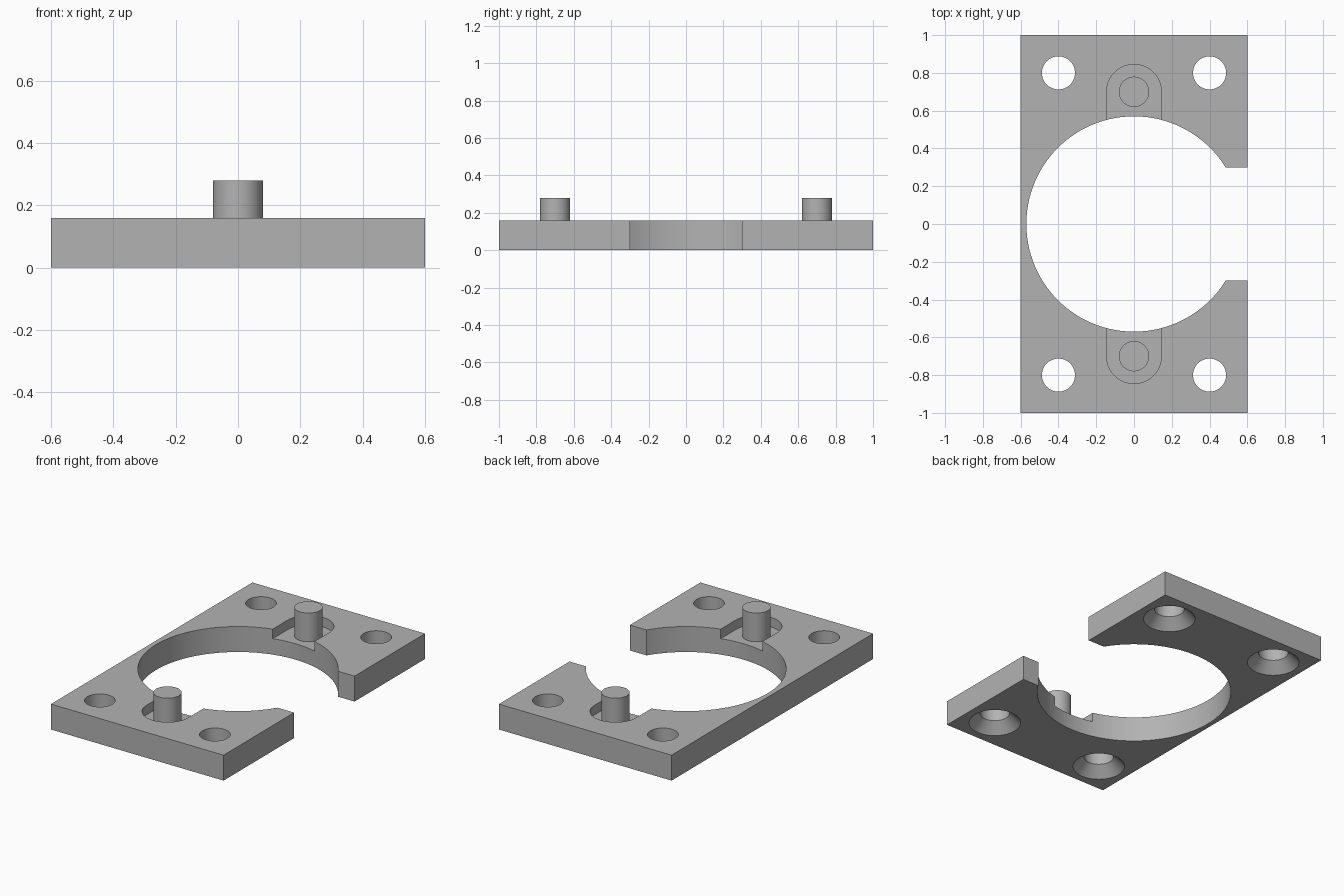
import bpy, math

if "Cube" in bpy.data.objects:
    bpy.data.objects.remove(bpy.data.objects["Cube"])

T, POCKET_Z, PIN_TOP = 0.16, 0.10, 0.28
BORE_R, SLOT_HALF, PIN_Y = 0.57, 0.30, 0.70

grey = bpy.data.materials.new("plain grey")
grey.diffuse_color = (0.45, 0.45, 0.45, 1)
grey.use_nodes = True
grey.node_tree.nodes["Principled BSDF"].inputs["Base Color"].default_value = grey.diffuse_color


def box(name, x0, x1, y0, y1, z0, z1):
    bpy.ops.mesh.primitive_cube_add(size=1, location=((x0 + x1) / 2, (y0 + y1) / 2, (z0 + z1) / 2))
    ob = bpy.context.object
    ob.name = name
    ob.scale = (x1 - x0, y1 - y0, z1 - z0)
    bpy.ops.object.transform_apply(location=True, rotation=False, scale=True)
    return ob


def cone(name, x, y, z0, z1, r0, r1, n=64):
    bpy.ops.mesh.primitive_cone_add(vertices=n, radius1=r0, radius2=r1, depth=z1 - z0,
                                    location=(x, y, (z0 + z1) / 2))
    ob = bpy.context.object
    ob.name = name
    return ob


def cut(target, cutter):
    mod = target.modifiers.new("cut", 'BOOLEAN')
    mod.operation, mod.solver, mod.object = 'DIFFERENCE', 'EXACT', cutter
    bpy.context.view_layer.objects.active = target
    bpy.ops.object.modifier_apply(modifier=mod.name)
    bpy.data.objects.remove(cutter)


def finish(ob):
    ob.data.materials.clear()
    ob.data.materials.append(grey)
    bpy.ops.object.select_all(action='DESELECT')
    ob.select_set(True)
    bpy.context.view_layer.objects.active = ob
    bpy.ops.object.shade_smooth_by_angle(angle=math.radians(30))


# Base plate with the large bore and the side opening
plate = box("base_plate", -0.6, 0.6, -1, 1, 0, T)
cut(plate, cone("bore_cutter", 0, 0, -0.1, 0.3, BORE_R, BORE_R, 128))
cut(plate, box("opening_cutter", 0.2, 0.8, -SLOT_HALF, SLOT_HALF, -0.1, 0.3))

# Screw holes, countersunk from below
for x in (-0.4, 0.4):
    for y in (-0.8, 0.8):
        cut(plate, cone("hole_cutter", x, y, -0.1, 0.3, 0.0875, 0.0875))
        cut(plate, cone("countersink_cutter", x, y, -0.02, 0.065, 0.172, 0.0872))

# Round-ended pockets that open into the bore
for s in (-1, 1):
    cut(plate, cone("pocket_end_cutter", 0, s * PIN_Y, POCKET_Z, 0.3, 0.145, 0.145))
    y0, y1 = sorted((s * 0.4, s * PIN_Y))
    cut(plate, box("pocket_cutter", -0.145, 0.145, y0, y1, POCKET_Z, 0.3))
finish(plate)

# Pins standing in the pockets
for s, name in ((-1, "front_pin"), (1, "back_pin")):
    finish(cone(name, 0, s * PIN_Y, POCKET_Z - 0.01, PIN_TOP, 0.08, 0.08))
